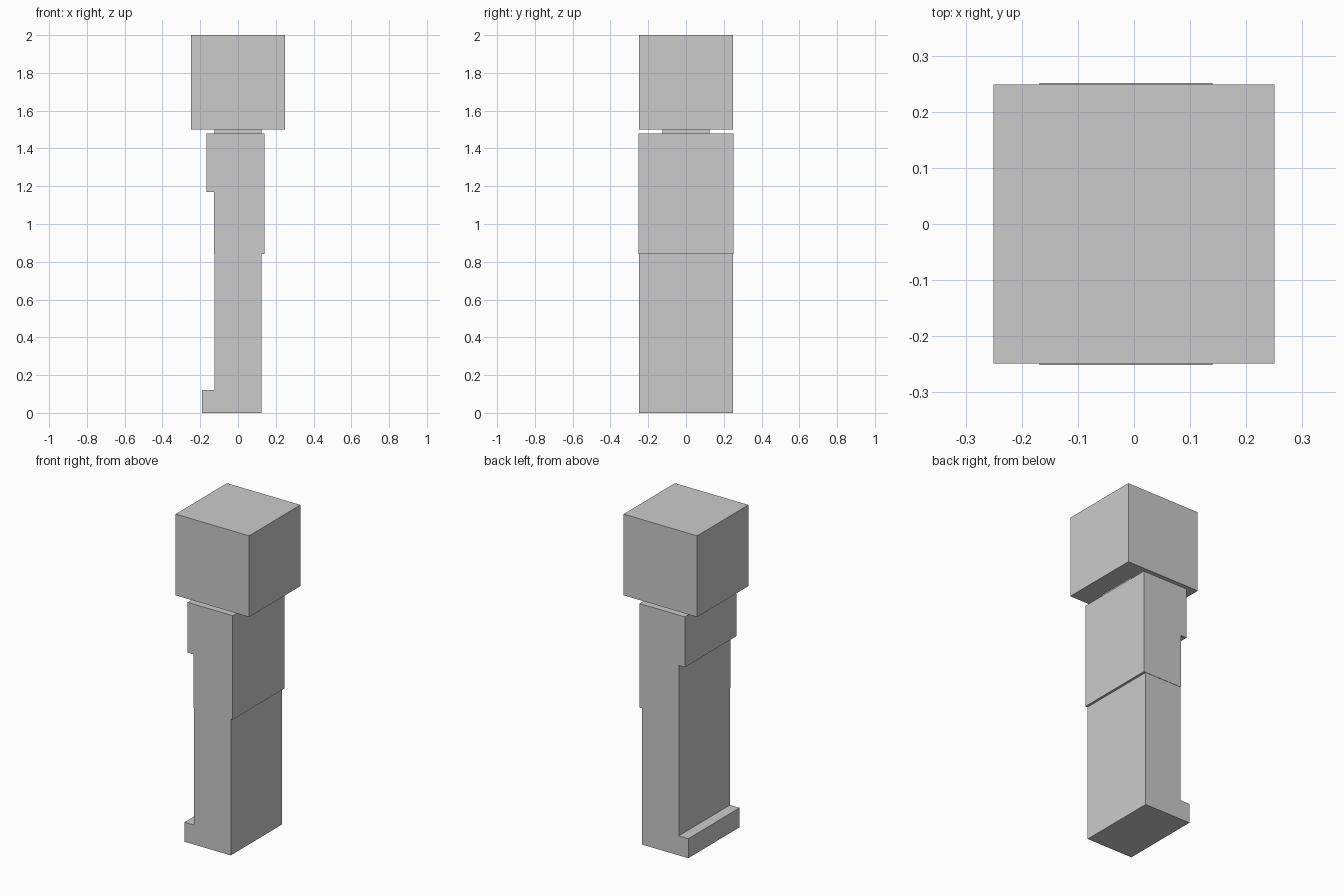
import bpy
import bmesh

if "Cube" in bpy.data.objects:
    bpy.data.objects.remove(bpy.data.objects["Cube"])


def extrude_profile(name, points, half_depth):
    """Extrude an (x, z) outline symmetrically along y."""
    bm = bmesh.new()
    face = bm.faces.new([bm.verts.new((x, -half_depth, z)) for x, z in points])
    result = bmesh.ops.extrude_face_region(bm, geom=[face])
    moved = [v for v in result["geom"] if isinstance(v, bmesh.types.BMVert)]
    bmesh.ops.translate(bm, verts=moved, vec=(0, 2 * half_depth, 0))
    bmesh.ops.recalc_face_normals(bm, faces=bm.faces)
    mesh = bpy.data.meshes.new(name)
    bm.to_mesh(mesh)
    bm.free()
    obj = bpy.data.objects.new(name, mesh)
    bpy.context.collection.objects.link(obj)
    return obj


def rectangle(x0, x1, z0, z1):
    return [(x0, z0), (x1, z0), (x1, z1), (x0, z1)]


# Legs with the foot ledge sticking out on -x
extrude_profile("legs_and_feet", [
    (-0.19, 0), (0.125, 0), (0.125, 0.84),
    (-0.125, 0.84), (-0.125, 0.12), (-0.19, 0.12)], 0.249)

# Torso, slightly wider than the legs, with the raised upper panel on -x
extrude_profile("torso", [
    (-0.127, 0.84), (0.14, 0.84), (0.14, 1.48),
    (-0.168, 1.48), (-0.168, 1.17), (-0.127, 1.17)], 0.251)

# Short square neck and cube head
extrude_profile("neck", rectangle(-0.125, 0.125, 1.48, 1.5), 0.125)
extrude_profile("head", rectangle(-0.25, 0.25, 1.5, 2.0), 0.249)
